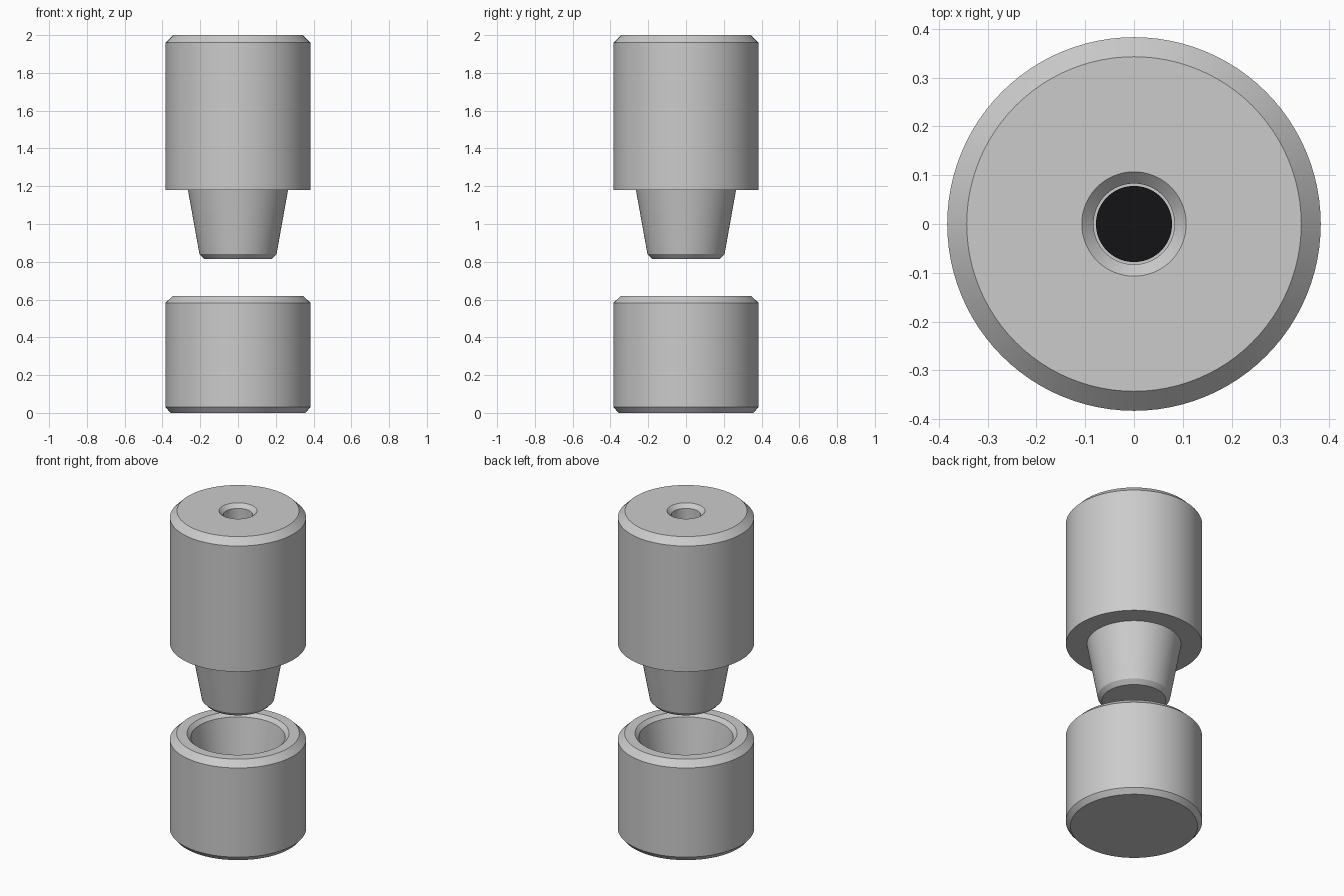
import bpy, bmesh
from math import tau, cos, sin, radians

if "Cube" in bpy.data.objects:
    bpy.data.objects.remove(bpy.data.objects["Cube"])

SIDES = 96


def lathe(name, profile):
    """Revolve (radius, height) points about z; radius 0 closes with a pole."""
    bm = bmesh.new()
    rings = []
    for r, z in profile:
        if r == 0:
            rings.append([bm.verts.new((0, 0, z))])
        else:
            rings.append([bm.verts.new((r * cos(tau * i / SIDES), r * sin(tau * i / SIDES), z))
                          for i in range(SIDES)])
    for a, b in zip(rings, rings[1:]):
        for i in range(SIDES):
            j = (i + 1) % SIDES
            if len(a) == 1:
                bm.faces.new((a[0], b[j], b[i]))
            elif len(b) == 1:
                bm.faces.new((a[i], a[j], b[0]))
            else:
                bm.faces.new((a[i], a[j], b[j], b[i]))
    # merge the flat pole fans into single caps
    bmesh.ops.dissolve_verts(bm, verts=[r[0] for r in rings if len(r) == 1])
    mesh = bpy.data.meshes.new(name)
    bm.to_mesh(mesh)
    bm.free()
    obj = bpy.data.objects.new(name, mesh)
    bpy.context.collection.objects.link(obj)
    bpy.ops.object.select_all(action='DESELECT')
    obj.select_set(True)
    bpy.context.view_layer.objects.active = obj
    bpy.ops.object.shade_smooth_by_angle(angle=radians(30))
    return obj


# tapered pin with chamfered head and blind hole from the top
lathe("taper_pin", [
    (0, 0.815), (0.18, 0.815), (0.204, 0.84), (0.265, 1.18),
    (0.383, 1.18), (0.383, 1.96), (0.343, 2.0),
    (0.107, 2.0), (0.083, 1.976), (0.083, 1.5), (0, 1.5)])

# dark bottom of the screw hole
floor = lathe("hole_floor", [(0, 1.495), (0.078, 1.495), (0.078, 1.51), (0, 1.51)])
dark = bpy.data.materials.new("dark")
dark.diffuse_color = (0.007, 0.007, 0.008, 1)
dark.use_nodes = True
dark.node_tree.nodes["Principled BSDF"].inputs["Base Color"].default_value = dark.diffuse_color
floor.data.materials.append(dark)

# socket bush with matching tapered bore
lathe("taper_bush", [
    (0, 0), (0.358, 0), (0.383, 0.03), (0.383, 0.583), (0.345, 0.62),
    (0.287, 0.62), (0.265, 0.598), (0.197, 0.21), (0, 0.21)])
